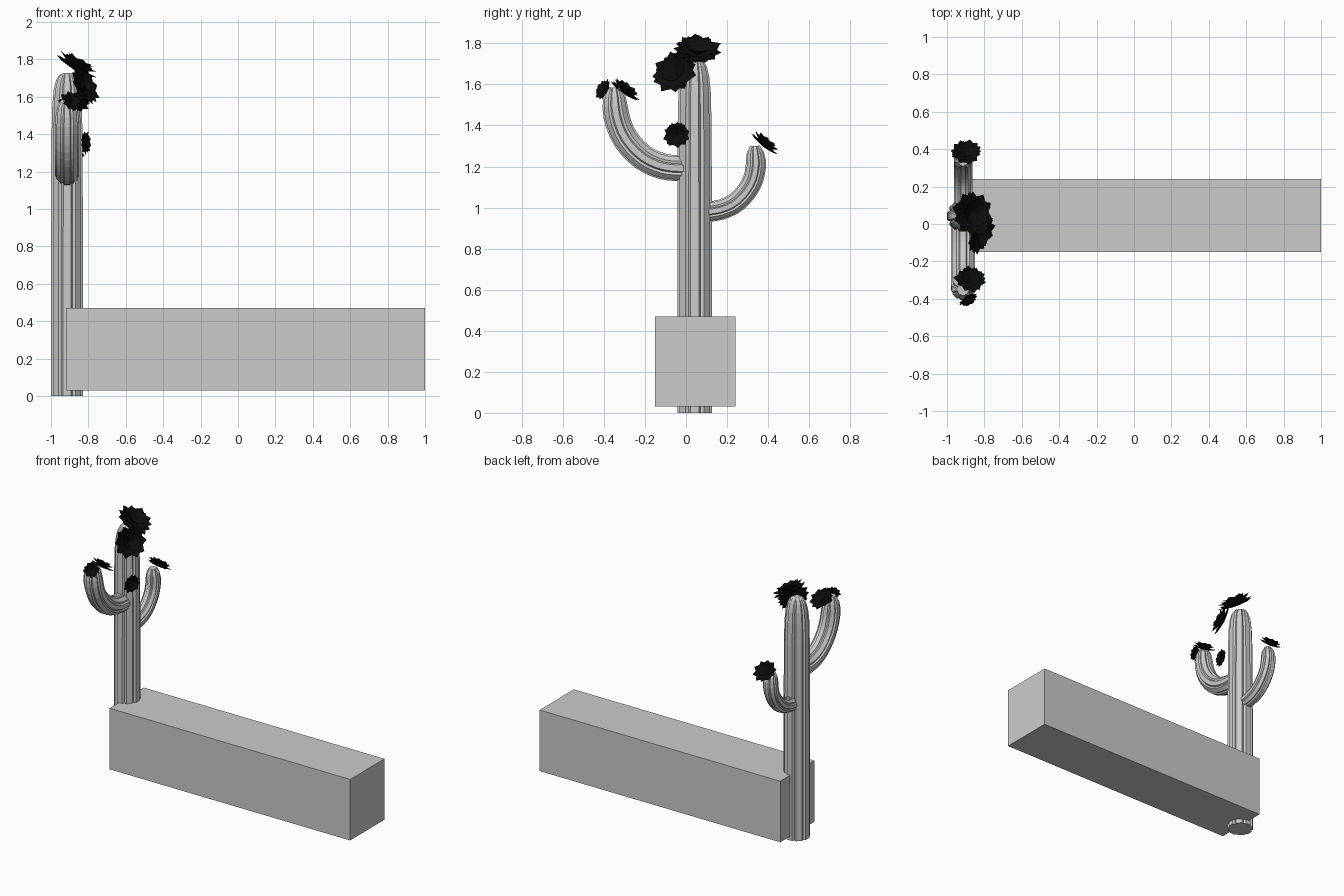
import bpy, bmesh, math, random
from mathutils import Vector

if "Cube" in bpy.data.objects:
    bpy.data.objects.remove(bpy.data.objects["Cube"])

random.seed(4)


def material(name, rgb):
    m = bpy.data.materials.new(name)
    m.diffuse_color = (*rgb, 1)
    m.use_nodes = True
    m.node_tree.nodes["Principled BSDF"].inputs["Base Color"].default_value = m.diffuse_color
    return m


STONE = material("pale grey", (0.6, 0.6, 0.6))
BLACK = material("petal black", (0.004, 0.004, 0.004))


def finish(name, bm, mat):
    me = bpy.data.meshes.new(name)
    bm.to_mesh(me)
    bm.free()
    me.materials.append(mat)
    ob = bpy.data.objects.new(name, me)
    bpy.context.collection.objects.link(ob)
    return ob


def smooth_path(pts, steps=3):
    """Catmull-Rom resampling of a short path."""
    p = [Vector(q) for q in pts]
    p = [2 * p[0] - p[1]] + p + [2 * p[-1] - p[-2]]
    out = []
    for i in range(1, len(p) - 2):
        a, b, c, d = p[i - 1:i + 3]
        for k in range(steps):
            t = k / steps
            out.append(0.5 * (2 * b + (c - a) * t + (2 * a - 5 * b + 4 * c - d) * t * t
                              + (3 * b - a - 3 * c + d) * t ** 3))
    return out + [p[-2]]


def ribbed_stem(name, path, radii, ribs=8, groove=0.87):
    """Sweep a fluted section along a path lying in a plane of constant x."""
    bm = bmesh.new()
    rings = []
    for i, p in enumerate(path):
        t = (path[min(i + 1, len(path) - 1)] - path[max(i - 1, 0)]).normalized()
        u = Vector((1, 0, 0))
        v = t.cross(u)
        ring = []
        for k in range(ribs):
            for off, s in ((-0.3, 1), (0.3, 1), (0.5, groove)):
                a = (k + off) * math.tau / ribs
                ring.append(bm.verts.new(p + (u * math.cos(a) + v * math.sin(a)) * radii[i] * s))
        rings.append(ring)
    n = len(rings[0])
    for r0, r1 in zip(rings, rings[1:]):
        for k in range(n):
            bm.faces.new((r0[k], r0[(k + 1) % n], r1[(k + 1) % n], r1[k]))
    bm.faces.new(rings[0][::-1])
    bm.faces.new(rings[-1])
    bmesh.ops.recalc_face_normals(bm, faces=bm.faces)
    return finish(name, bm, STONE)


def flower(name, centre, normal, radius):
    """Open blossom: three rings of pointed petals around a small cup."""
    bm = bmesh.new()
    n = Vector(normal).normalized()
    u = n.orthogonal().normalized()
    v = n.cross(u)
    c = Vector(centre) - n * radius * 0.25
    for count, length, lift in ((10, 1.0, 0.2), (9, 0.9, 0.42), (7, 0.62, 0.55)):
        for k in range(count):
            a = (k + random.uniform(-0.15, 0.15)) * math.tau / count + lift
            d = u * math.cos(a) + v * math.sin(a)
            w = n.cross(d) * radius * 0.34
            L = radius * length * random.uniform(0.92, 1.08)
            h = n * radius * lift
            mid = c + d * L * 0.66 + h * 0.8
            pts = (c, mid - w, c + d * L + h, mid + w)
            vs = [bm.verts.new(q) for q in pts]
            ridge = bm.verts.new(mid - n * radius * 0.08)
            for i in range(4):
                bm.faces.new((vs[i], vs[(i + 1) % 4], ridge))
    return finish(name, bm, BLACK)


# Long block
bm = bmesh.new()
bmesh.ops.create_cube(bm, size=1)
for vert in bm.verts:
    vert.co = Vector((0.04 + vert.co.x * 1.92, 0.045 + vert.co.y * 0.39, 0.25 + vert.co.z * 0.44))
finish("block", bm, STONE)

# Trunk with domed top
X = -0.914
trunk = [(0, 0.087), (0.9, 0.087), (1.4, 0.085), (1.56, 0.081), (1.64, 0.073),
         (1.69, 0.060), (1.715, 0.044), (1.728, 0.022)]
ribbed_stem("trunk", [Vector((X, 0.042, z)) for z, r in trunk], [r for z, r in trunk])


# Curved arms with rounded tips
def arm(name, pts, r):
    path = smooth_path([(X, y, z) for y, z in pts])
    radii = [r] * len(path)
    radii[-3:] = [r * 0.97, r * 0.85, r * 0.5]
    ribbed_stem(name, path, radii)


arm("front_arm", [(0.0, 1.19), (-0.11, 1.2), (-0.21, 1.245), (-0.295, 1.335),
                  (-0.34, 1.45), (-0.35, 1.585)], 0.065)
arm("back_arm", [(0.07, 0.975), (0.17, 0.99), (0.25, 1.03), (0.315, 1.11),
                 (0.34, 1.2), (0.335, 1.3)], 0.051)

# Blossoms
flower("crown_flower", (-0.86, 0.055, 1.77), (0.5, 0.05, 0.85), 0.125)
flower("shoulder_flower", (-0.82, -0.055, 1.66), (0.8, -0.4, 0.4), 0.115)
flower("trunk_flower", (-0.815, -0.045, 1.355), (1, -0.25, 0.05), 0.067)
flower("front_arm_flower", (-0.875, -0.295, 1.575), (0.15, 0.55, 0.8), 0.085)
flower("front_arm_bud", (-0.885, -0.405, 1.575), (0.45, -0.8, 0.4), 0.055)
flower("back_arm_flower", (-0.90, 0.385, 1.315), (0.05, 0.6, 0.75), 0.085)
